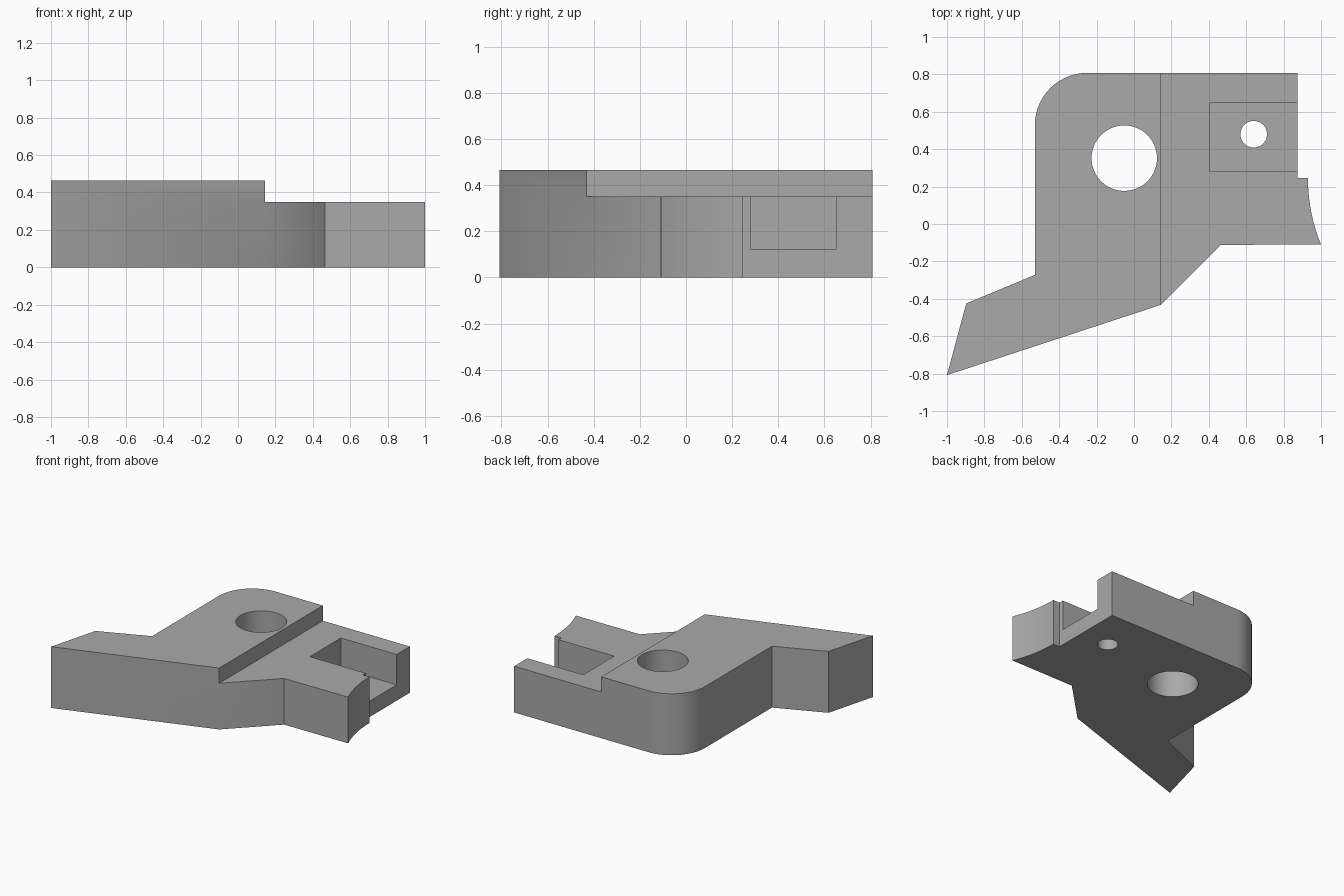
import bpy
import bmesh
from math import sin, cos, pi, radians
from mathutils import Matrix, Vector

cube = bpy.data.objects.get("Cube")
if cube:
    bpy.data.objects.remove(cube, do_unlink=True)

TOP, STEP = 0.465, 0.35

grey = bpy.data.materials.new("plain grey")
grey.use_nodes = True
colour = (0.4, 0.4, 0.4, 1)
grey.diffuse_color = colour
grey.node_tree.nodes["Principled BSDF"].inputs["Base Color"].default_value = colour


def arc(cx, cy, r, start, end, steps):
    """Points along a circular arc, angles in radians."""
    angles = [start + (end - start) * i / steps for i in range(steps + 1)]
    return [(cx + r * cos(a), cy + r * sin(a)) for a in angles]


def prism(name, outline, z0, z1):
    """Extrude a flat outline between two heights."""
    bm = bmesh.new()
    base = bm.faces.new([bm.verts.new((x, y, z0)) for x, y in outline])
    top = bmesh.ops.extrude_face_region(bm, geom=[base])["geom"]
    verts = [v for v in top if isinstance(v, bmesh.types.BMVert)]
    bmesh.ops.translate(bm, verts=verts, vec=(0, 0, z1 - z0))
    bmesh.ops.recalc_face_normals(bm, faces=bm.faces[:])
    mesh = bpy.data.meshes.new(name)
    bm.to_mesh(mesh)
    bm.free()
    mesh.materials.append(grey)
    obj = bpy.data.objects.new(name, mesh)
    bpy.context.collection.objects.link(obj)
    return obj


def box(name, x0, x1, y0, y1, z0, z1):
    return prism(name, [(x0, y0), (x1, y0), (x1, y1), (x0, y1)], z0, z1)


def cylinder(name, x, y, r):
    return prism(name, arc(x, y, r, 0, 2 * pi, 64)[:-1], -0.2, 0.8)


# Plate outline: angled arm, concave right edge and rounded back corner
outline = [(-1, -0.808), (0.145, -0.432), (0.465, -0.112)]
sweep = 0.388
outline += arc(1.865, 0.245, 0.935, pi + sweep, pi, 12)
outline += [(0.875, 0.245), (0.875, 0.808)]
outline += arc(-0.25, 0.528, 0.28, pi / 2, pi, 24)
outline += [(-0.53, -0.272), (-0.897, -0.425)]
plate = prism("bracket_plate", outline, 0, TOP)

# Lowered right side, open pocket and the two through holes
cutters = [
    box("step_cutter", 0.145, 1.5, -1.2, 1.2, STEP, 0.9),
    box("pocket_cutter", 0.407, 1.5, 0.28, 0.65, 0.12, 0.8),
    cylinder("large_hole_cutter", -0.052, 0.352, 0.175),
    cylinder("small_hole_cutter", 0.64, 0.48, 0.071),
]
for cutter in cutters:
    mod = plate.modifiers.new(cutter.name, "BOOLEAN")
    mod.operation = "DIFFERENCE"
    mod.solver = "EXACT"
    mod.object = cutter

# Bake the cuts and discard the cutters
baked = bpy.data.meshes.new_from_object(
    plate.evaluated_get(bpy.context.evaluated_depsgraph_get()))
plate.modifiers.clear()
plate.data = baked
for cutter in cutters:
    bpy.data.objects.remove(cutter, do_unlink=True)

# Smooth the curved walls and keep the edges crisp
for obj in bpy.context.selected_objects:
    obj.select_set(False)
plate.select_set(True)
bpy.context.view_layer.objects.active = plate
bpy.ops.object.shade_smooth_by_angle(angle=radians(30))
